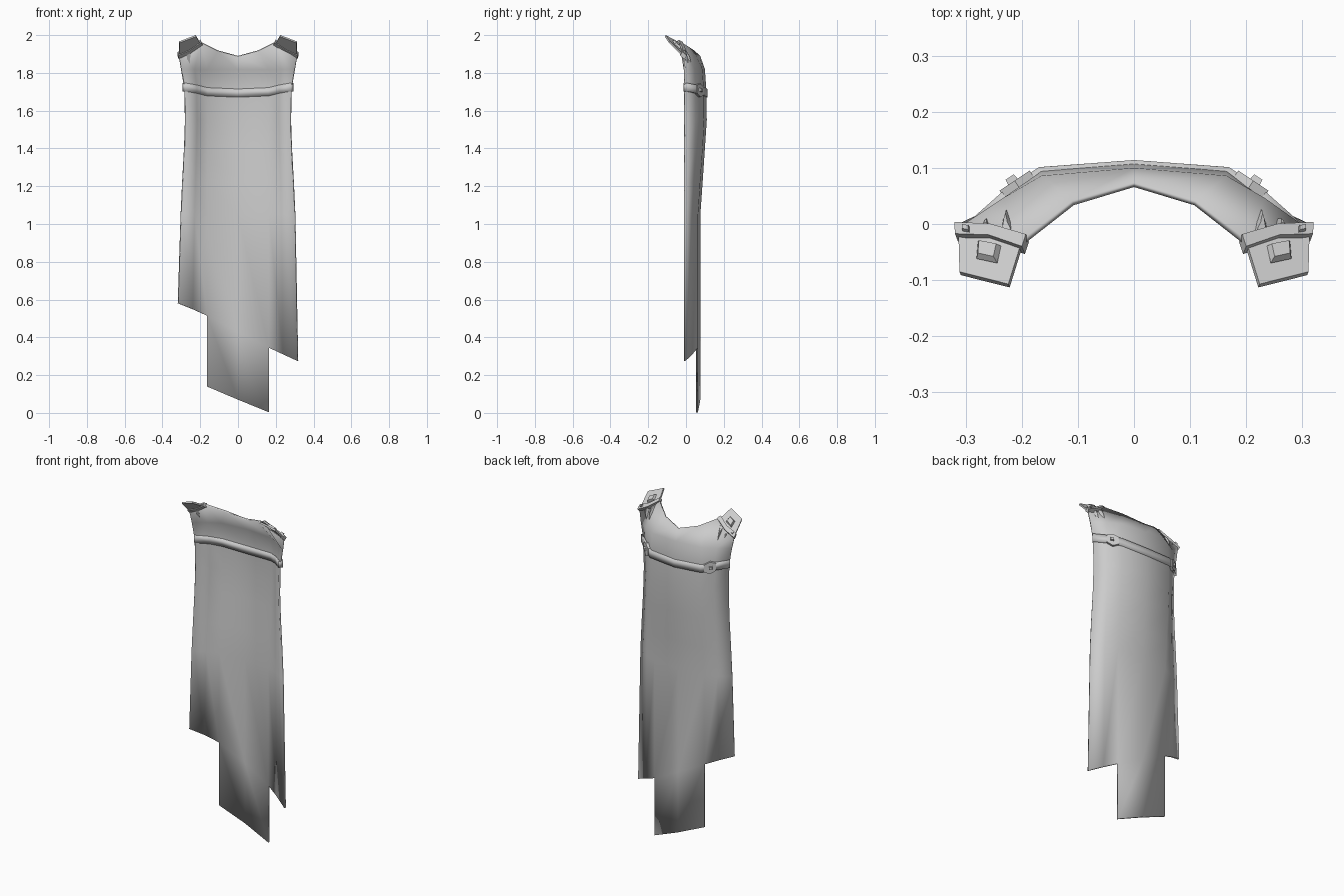
import bpy, math
from mathutils import Vector

if "Cube" in bpy.data.objects:
    bpy.data.objects.remove(bpy.data.objects["Cube"])

cloth = bpy.data.materials.new("grey_cloth")
cloth.diffuse_color = (0.6, 0.6, 0.6, 1)
cloth.use_nodes = True
cloth.node_tree.nodes["Principled BSDF"].inputs["Base Color"].default_value = cloth.diffuse_color


def make(name, verts, faces, thick=0, offset=-1, mirror=False, smooth=None):
    me = bpy.data.meshes.new(name)
    me.from_pydata([tuple(v) for v in verts], [], faces)
    me.materials.append(cloth)
    ob = bpy.data.objects.new(name, me)
    bpy.context.collection.objects.link(ob)
    if thick:
        s = ob.modifiers.new("thickness", 'SOLIDIFY')
        s.thickness, s.offset = thick, offset
    if mirror:
        ob.modifiers.new("mirror", 'MIRROR')
    if smooth:
        bpy.ops.object.select_all(action='DESELECT')
        ob.select_set(True)
        bpy.context.view_layer.objects.active = ob
        bpy.ops.object.shade_smooth_by_angle(angle=math.radians(smooth))
    return ob


def mirrored(half):
    """Centre-to-edge points become a full left-to-right row."""
    return [(-x, y, z) for x, y, z in half[:0:-1]] + list(half)


def on_quad(q, u, v):
    a, b, c, d = map(Vector, q)
    return a.lerp(b, u).lerp(d.lerp(c, u), v)


def prism(name, q, outline, low, high, taper=1.0):
    """Mirrored pair of raised plates drawn in the u,v space of a quad."""
    a, b, c, d = map(Vector, q)
    n = (c - a).cross(d - b).normalized()
    if n.y + n.z < 0:
        n = -n
    base = [on_quad(q, u, v) for u, v in outline]
    mid = sum(base, Vector()) / len(base)
    k = len(base)
    verts = [p + n * low for p in base] + [mid + (p - mid) * taper + n * high for p in base]
    faces = [list(range(k))[::-1], list(range(k, 2 * k))]
    faces += [[i, (i + 1) % k, k + (i + 1) % k, k + i] for i in range(k)]
    if (base[1] - base[0]).cross(base[2] - base[1]).dot(n) < 0:
        faces = [f[::-1] for f in faces]
    return make(name, verts, faces, mirror=True)


# Cape: rows from neckline to hem, with a longer middle panel
rows = [mirrored([(0, .075, 1.89), (.11, .042, 1.92), (.2, -.028, 1.965), (.315, -.008, 1.895)])]
for z, edge, y_mid, y_centre in [(1.82, .302, .086, .1), (1.72, .285, .094, .107),
                                 (1.55, .281, .096, .11), (1.4, .286, .088, .1),
                                 (1.22, .296, .075, .088), (1.05, .304, .064, .076)]:
    rows.append(mirrored([(0, y_centre, z), (.165, y_mid, z),
                          (.165 + (edge - .165) * .5, y_mid * .5 + .003, z), (edge, -.003, z)]))
hem_z = [.58, .55, .515, .43, .345, .31, .275]
hem_half = mirrored([(0, .076, 0), (.165, .063, 0), (.243, .034, 0), (.319, -.003, 0)])
rows.append([(x, y, z) for (x, y, _), z in zip(hem_half, hem_z)])
verts = [p for r in rows for p in r]
faces = [(r * 7 + c, r * 7 + c + 1, r * 7 + c + 8, r * 7 + c + 7)
         for r in range(len(rows) - 1) for c in range(6)]
hem, low = 7 * (len(rows) - 1), len(verts)
verts += [(-.165, .063, .14), (0, .076, .07), (.165, .063, .003)]
faces += [(hem + 2 + i, hem + 3 + i, low + 1 + i, low + i) for i in range(2)]
make("cape", verts, faces, .01, smooth=40)

# Band around the chest
path = mirrored([(0, .102, 1.693), (.165, .09, 1.7), (.225, .05, 1.714), (.287, -.005, 1.725)])
verts = [(x, y, z + h) for h in (.022, -.022) for x, y, z in path]
make("chest_band", verts, [(i, i + 1, i + 8, i + 7) for i in range(6)], .024, 0, smooth=30)

# Pointed plates and studs on the band
q = [(.165, .09, 1.67), (.225, .05, 1.682), (.225, .05, 1.744), (.165, .09, 1.732)]
prism("band_plate", q, [(.2, .15), (.65, -.1), (1.1, .15), (1.1, .85), (.65, 1.05), (.2, .85)], 0, .016)
prism("band_stud", q, [(.55, .35), (.85, .35), (.85, .65), (.55, .65)], .01, .026, .8)

# Shoulder straps with trim, buckle and stud
q = [(.2, -.03, 1.958), (.313, -.01, 1.893), (.311, -.085, 1.967), (.224, -.107, 2.0)]
prism("shoulder_strap", q, [(0, 0), (1, 0), (1, 1), (0, 1)], -.01, 0)
prism("strap_trim", q, [(-.06, -.1), (.5, -.2), (1.04, -.1), (1.04, .18), (.5, .06), (-.06, .18)], -.014, .009)
prism("strap_buckle", q, [(.3, .2), (.68, .2), (.68, .6), (.3, .6)], 0, .012, .75)
prism("strap_stud", q, [(.8, -.04), (.92, -.04), (.92, .09), (.8, .09)], .005, .016, .8)

# Pinched cloth folds below the straps
q = [(.2, -.028, 1.965), (.315, -.008, 1.895), (.302, -.003, 1.82), (.234, .046, 1.82)]
prism("inner_fold", q, [(.1, .1), (.32, .12), (.22, .5), (-.02, .85), (.02, .45)], -.006, .009, .25)
prism("outer_fold", q, [(.45, .1), (.65, .1), (.6, .45), (.4, .75), (.42, .4)], -.006, .009, .25)
